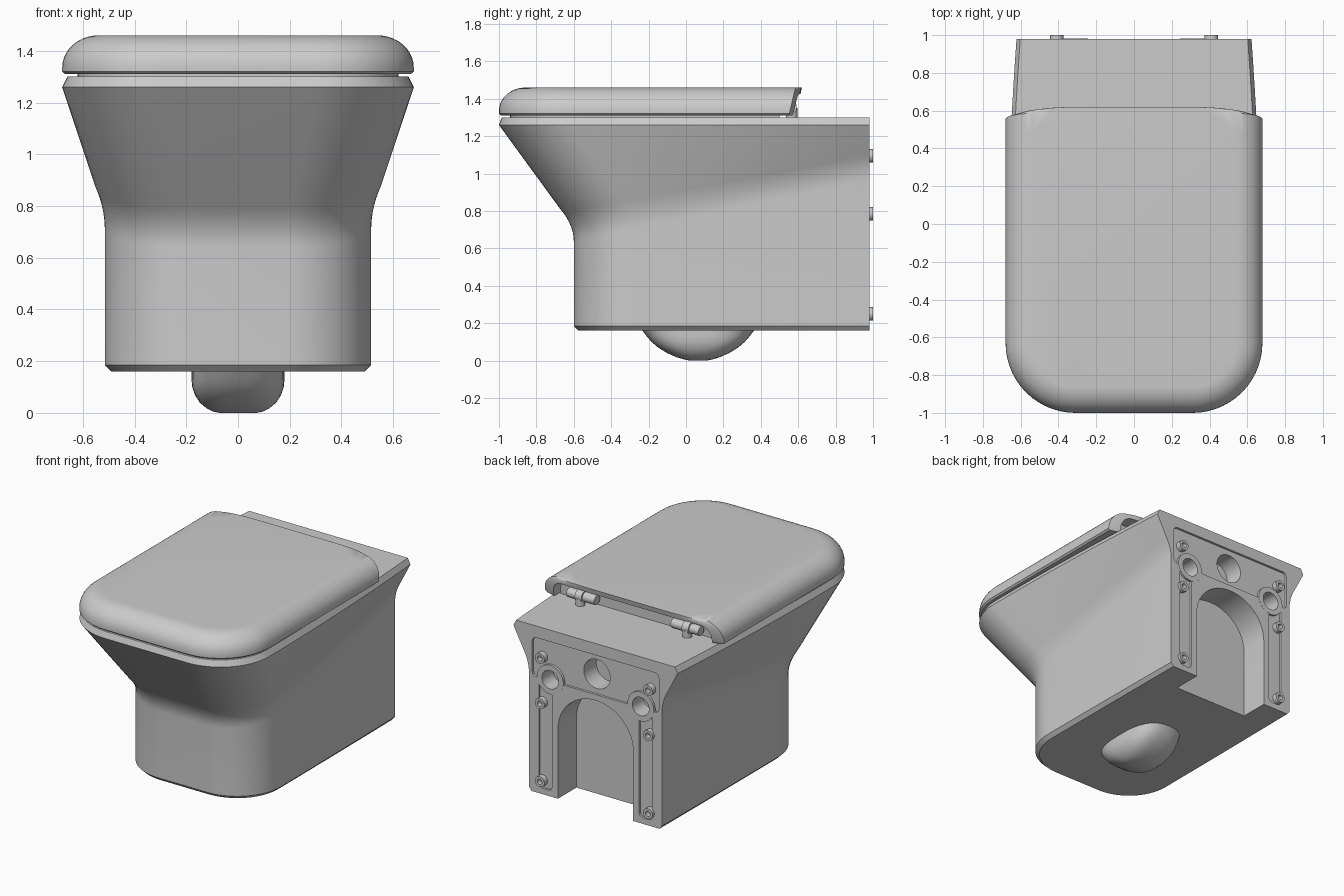
import bpy, bmesh
from math import sin, cos, pi, radians

cube = bpy.data.objects.get("Cube")
if cube:
    bpy.data.objects.remove(cube)

ceramic = bpy.data.materials.new("light_grey_ceramic")
ceramic.use_nodes = True
COLOUR = (0.6, 0.6, 0.6, 1)
ceramic.diffuse_color = COLOUR
ceramic.node_tree.nodes["Principled BSDF"].inputs["Base Color"].default_value = COLOUR


def select(ob):
    bpy.ops.object.select_all(action='DESELECT')
    ob.select_set(True)
    bpy.context.view_layer.objects.active = ob


def smooth(ob, angle=30):
    select(ob)
    bpy.ops.object.shade_smooth_by_angle(angle=radians(angle))


def loft(name, rings, capped=True, closed=False):
    """Skin a list of equally long point loops."""
    bm = bmesh.new()
    loops = [[bm.verts.new(p) for p in ring] for ring in rings]
    n = len(rings[0])
    pairs = list(zip(loops, loops[1:]))
    if closed:
        pairs.append((loops[-1], loops[0]))
    for a, b in pairs:
        for i in range(n):
            j = (i + 1) % n
            bm.faces.new((a[i], a[j], b[j], b[i]))
    if capped and not closed:
        bm.faces.new(loops[0])
        bm.faces.new(loops[-1])
    bmesh.ops.recalc_face_normals(bm, faces=bm.faces)
    mesh = bpy.data.meshes.new(name)
    bm.to_mesh(mesh)
    bm.free()
    mesh.materials.append(ceramic)
    ob = bpy.data.objects.new(name, mesh)
    bpy.context.collection.objects.link(ob)
    return ob


def outline(hw, hw_back, front, back, r, bow=0.0):
    """Plan outline: rounded front corners, sides easing in towards the back."""
    half = [(hw - r + r * sin(a), front + r - r * cos(a))
            for a in (pi / 2 * i / 14 for i in range(15))]
    y0 = front + r
    for i in range(1, 13):
        t = i / 12
        half.append((hw + (hw_back - hw) * t ** 2, y0 + (back - bow - y0) * t))
    if bow:
        for i in range(1, 9):
            x = hw_back * (1 - i / 9)
            half.append((x, back - bow * (x / hw_back) ** 8))
    return half + [(-x, y) for x, y in reversed(half)]


def prism(name, points, y0, y1):
    """Extrude an x-z shape along y."""
    return loft(name, [[(x, y, z) for x, z in points] for y in (y0, y1)])


def circle(x, z, r, n=32):
    return [(x + r * cos(2 * pi * i / n), z + r * sin(2 * pi * i / n)) for i in range(n)]


def box(x0, x1, z0, z1, r=0.03):
    pts = []
    for k, (cx, cz) in enumerate(((x1 - r, z1 - r), (x0 + r, z1 - r),
                                  (x0 + r, z0 + r), (x1 - r, z0 + r))):
        pts += [(cx + r * cos(a), cz + r * sin(a))
                for a in (pi / 2 * (k + i / 6) for i in range(7))]
    return pts


def tube(name, x, z, outer, inner, y0, y1):
    spec = ((outer, y0), (outer, y1), (inner, y1), (inner, y0))
    ob = loft(name, [[(px, y, pz) for px, pz in circle(x, z, r)] for r, y in spec], closed=True)
    smooth(ob)


def cut(ob, cutter):
    mod = ob.modifiers.new("cut", 'BOOLEAN')
    mod.operation, mod.solver, mod.object = 'DIFFERENCE', 'EXACT', cutter
    select(ob)
    bpy.ops.object.modifier_apply(modifier=mod.name)
    bpy.data.objects.remove(cutter)


# Body: straight pedestal flaring into the rim, the flare rising to the back
BACK = 0.98
foot = outline(0.49, 0.485, -0.575, BACK, 0.31)
base = outline(0.515, 0.505, -0.6, BACK, 0.33)
rim = outline(0.68, 0.622, -1.0, BACK, 0.37)
rim_top = outline(0.66, 0.602, -0.985, BACK, 0.355)
rings = [[(x, y, 0.16) for x, y in foot], [(x, y, 0.185) for x, y in base]]


def flare(t):
    ring = []
    for (bx, by), (rx, ry) in zip(base, rim):
        k = (by + 0.6) / 1.58
        low, high = 0.64 + 0.33 * k, 0.81 + 0.31 * k
        f = (0.18 + 0.2 * k) * t * t
        y = by + (ry - by) * f
        ring.append((bx + (rx - bx) * f, y, low + (high - low) * t))
    return ring


rings += [flare(i / 7) for i in range(8)]
rings += [[(x, y, 1.26) for x, y in rim], [(x, y, 1.3) for x, y in rim_top]]
body = loft("bowl_body", rings)

# Back of the body: shallow recess, drain arch and pipe holes
cut(body, prism("recess_cutter", box(-0.48, 0.48, 0.95, 1.22), BACK - 0.016, 1.1))
for s in (-1, 1):
    strip = sorted((0.33 * s, 0.43 * s))
    cut(body, prism("strip_cutter", box(*strip, 0.2, 1.0), BACK - 0.015, 1.1))
arch = [(0.285, 0.1)] + [(0.285 * cos(a), 0.64 + 0.27 * sin(a))
                         for a in (pi * i / 24 for i in range(25))] + [(-0.285, 0.1)]
cut(body, prism("arch_cutter", arch, BACK - 0.2, 1.1))
cut(body, prism("pipe_cutter", circle(0, 1.085, 0.1), BACK - 0.15, 1.1))
for s in (-1, 1):
    cut(body, prism("inlet_cutter", circle(0.343 * s, 0.96, 0.063), BACK - 0.12, 1.1))
smooth(body, 25)

# Bosses and fixing sockets on the back
for side, s in (("left", 1), ("right", -1)):
    tube(side + "_boss", 0.343 * s, 0.96, 0.1, 0.063, BACK - 0.05, BACK + 0.001)
    for level, z in (("upper", 1.095), ("middle", 0.785), ("lower", 0.25)):
        tube(f"{side}_{level}_socket", 0.41 * s, z, 0.036, 0.018, BACK - 0.04, 1.0)

# Trap bulge below the body
bulge = []
for z, hx, hy in ((0.17, 0.18, 0.305), (0.13, 0.18, 0.275), (0.1, 0.177, 0.249), (0.07, 0.167, 0.214),
                  (0.04, 0.148, 0.165), (0.018, 0.122, 0.115), (0.005, 0.095, 0.07), (0, 0.07, 0.045)):
    ring = []
    for i in range(40):
        c, s = cos(2 * pi * i / 40), sin(2 * pi * i / 40)
        ring.append((hx * abs(c) ** 0.75 * (1 if c > 0 else -1),
                     0.065 + hy * abs(s) ** 0.75 * (1 if s > 0 else -1), z))
    bulge.append(ring)
smooth(loft("trap_bulge", bulge), 50)

# Seat pad filling the thin gap under the lid
pad = outline(0.62, 0.6, -0.94, 0.5, 0.32)
smooth(loft("seat_pad", [[(x, y, z) for x, y in pad] for z in (1.29, 1.33)]))

# Lid: rounded edge, slanting open back
lid_rings = []
for inset, z in [(0.012, 1.31), (0, 1.32)] + [
        (0.14 * (1 - cos(a)), 1.335 + 0.125 * sin(a)) for a in (pi / 2 * i / 10 for i in range(11))]:
    back = 0.585 + 0.035 * (z - 1.31) / 0.15
    shape = outline(0.68 - inset, 0.68 - inset, -1 + inset, back, 0.37 - inset, bow=0.035)
    lid_rings.append([(x, y, z) for x, y in shape])
lid = loft("lid", lid_rings)
cut(lid, prism("lid_cutter", box(-0.6, 0.6, 1.2, 1.425, 0.08), 0.5, 0.8))
smooth(lid, 35)

# Hinges: barrel with a collar on a short post
for side, s in (("left", 1), ("right", -1)):
    for part, x0, x1, r in (("barrel", 0.29, 0.5, 0.032), ("collar", 0.38, 0.43, 0.042)):
        barrel = loft(f"{side}_hinge_{part}",
                      [[(x * s, y, z) for y, z in circle(0.55, 1.355, r, 24)] for x in (x0, x1)])
        smooth(barrel)
    post = loft(side + "_hinge_post", [[(x, y, z) for x, y in circle(0.405 * s, 0.565, 0.03, 24)]
                                       for z in (1.29, 1.35)])
    smooth(post)
